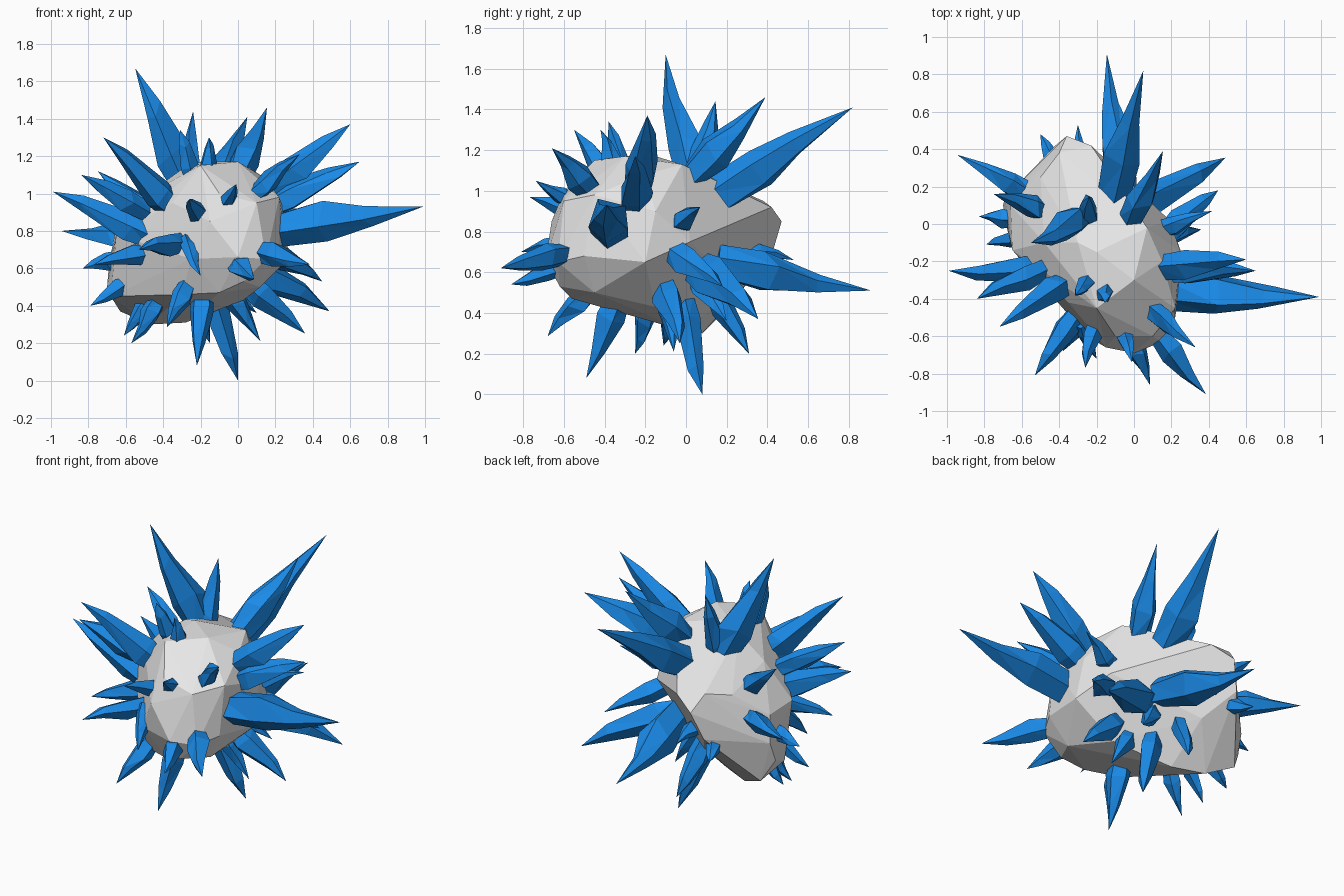
import bpy, bmesh, math, random
from mathutils import Vector
from mathutils.bvhtree import BVHTree

if "Cube" in bpy.data.objects:
    bpy.data.objects.remove(bpy.data.objects["Cube"])

random.seed(4)


def material(name, rgb):
    m = bpy.data.materials.new(name)
    m.diffuse_color = (*rgb, 1)
    m.use_nodes = True
    m.node_tree.nodes["Principled BSDF"].inputs["Base Color"].default_value = m.diffuse_color
    return m


grey = material("rock grey", (0.8, 0.8, 0.8))
blue = material("crystal blue", (0.012, 0.29, 0.91))


def add_object(name, bm, mat):
    bmesh.ops.recalc_face_normals(bm, faces=bm.faces)
    me = bpy.data.meshes.new(name)
    bm.to_mesh(me)
    bm.free()
    me.materials.append(mat)
    ob = bpy.data.objects.new(name, me)
    bpy.context.collection.objects.link(ob)
    return ob


# Rock core: convex hull of its main corners
corners = [
    (-.2, -.45, 1.15), (-.3, -.1, 1.13), (0, -.3, 1.17), (.07, -.02, 1.13), (-.2, -.15, 1.17),
    (.15, -.2, 1.08), (.22, -.45, .98), (.25, -.15, .9), (.27, -.2, .65), (.19, .02, .75),
    (.22, -.5, .68), (-.1, -.6, 1.0), (.1, -.6, .95), (-.15, -.66, .85), (.15, -.63, .65),
    (0, -.69, .66), (.03, -.62, .53), (-.25, -.6, .65), (-.35, -.42, .95), (-.42, -.38, .65),
    (-.48, -.1, 1.0), (-.65, -.14, .78), (-.66, .1, .78), (-.68, -.02, .45), (-.69, .14, .62),
    (-.7, .1, .5), (-.36, .47, .85), (-.23, .42, .92), (-.4, .38, .95), (-.42, .42, .68),
    (-.5, .25, .92), (-.63, .15, .37), (-.47, .08, .3), (-.28, 0, .31), (.03, -.15, .43),
    (.12, -.45, .5), (-.3, -.48, .46), (-.1, -.56, .47), (-.3, .25, .53)]
bm = bmesh.new()
for c in corners:
    bm.verts.new(c)
bmesh.ops.convex_hull(bm, input=bm.verts)
loose = [v for v in bm.verts if not v.link_faces]
bmesh.ops.delete(bm, geom=loose, context='VERTS')
bmesh.ops.recalc_face_normals(bm, faces=bm.faces)
tree = BVHTree.FromBMesh(bm)
add_object("rock_core", bm, grey)

# Crystal tips, grouped by the side they grow from
tips = {
    "top": [(-.55, -.10, 1.67), (.155, .39, 1.46), (-.24, .145, 1.44), (-.31, -.38, 1.34),
            (-.155, -.42, 1.30), (.33, -.66, 1.21)],
    "right": [(.60, -.19, 1.37), (.65, -.25, 1.17), (.99, -.39, .93), (.42, .07, .92),
              (.45, .18, .53), (.49, .355, .37)],
    "left": [(-.72, -.55, 1.30), (-.99, -.25, 1.01), (-.84, -.40, 1.10), (-.75, .16, 1.12),
             (-.945, .37, .80), (-.83, .04, .60), (-.77, -.38, .62), (-.79, -.11, .40)],
    "front": [(-.01, -.74, 1.05), (-.26, -.77, .97), (.385, -.91, .62), (.085, -.86, .54),
              (-.53, -.81, .70), (-.20, -.72, .56), (-.38, -.68, .285)],
    "back": [(.05, .82, 1.41), (-.145, .91, .51), (-.30, .53, .66), (-.50, .48, .58)],
    "bottom": [(-.22, -.49, .08), (0, .08, 0), (-.61, -.11, .24), (-.57, -.25, .20),
               (.12, -.06, .21), (.36, -.03, .25), (-.15, .31, .20), (.1, .2, .36)]}
# The crystals that lean away from the core have their own roots
roots = {(.05, .82, 1.41): (-.10, .19, 1.0), (-.145, .91, .51): (-.06, .2, .64),
         (.99, -.39, .93): (.22, -.37, .81), (-.55, -.10, 1.67): (-.30, .02, 1.1),
         (-.99, -.25, 1.01): (-.50, -.24, .78), (.155, .39, 1.46): (0, .05, 1.1),
         (.45, .18, .53): (.2, -.03, .68), (-.20, -.72, .56): (-.26, -.56, .72)}
centre, axis = Vector((-.22, -.12, .75)), Vector((-.32, .65, -.05))


def crystal(bm, tip):
    """Five-sided shard with a slight swelling and a long point."""
    end = Vector(tip)
    if tip in roots:
        root = Vector(roots[tip])
    else:
        t = max(-.5, min(.5, (end - centre).dot(axis) / axis.length_squared))
        mid = centre + axis * t * .4
        d = (mid - end).normalized()
        root = tree.ray_cast(end, d)[0] or mid
    line = end - root
    length = line.length
    d = line.normalized()
    root = root - d * .05
    u = d.orthogonal().normalized()
    w = d.cross(u)
    r = .034 + .105 * length
    turn = random.uniform(0, 6.28)
    squash = random.uniform(.75, 1)
    wide = random.uniform(.2, .35)
    bend = (u * random.uniform(-1, 1) + w * random.uniform(-1, 1)) * r * .2
    rings = []
    for f, k in ((0, .8), (wide, 1.0), (random.uniform(.6, .72), .53)):
        ring = []
        for i in range(5):
            a = turn + math.tau * i / 5
            k2 = k * r * random.uniform(.82, 1.18)
            p = root + (end - root) * (f + random.uniform(-.06, .06) * (f > 0))
            p += u * math.cos(a) * k2 + w * math.sin(a) * k2 * squash + bend * (f > .5)
            ring.append(bm.verts.new(p))
        rings.append(ring)
    top = bm.verts.new(end)
    bm.faces.new(rings[0])
    for i in range(5):
        j = (i + 1) % 5
        for lo, hi in zip(rings, rings[1:]):
            bm.faces.new((lo[i], lo[j], hi[j]))
            bm.faces.new((lo[i], hi[j], hi[i]))
        bm.faces.new((rings[2][i], rings[2][j], top))


for side, group in tips.items():
    bm = bmesh.new()
    for tip in group:
        crystal(bm, tip)
    add_object(side + "_crystals", bm, blue)
